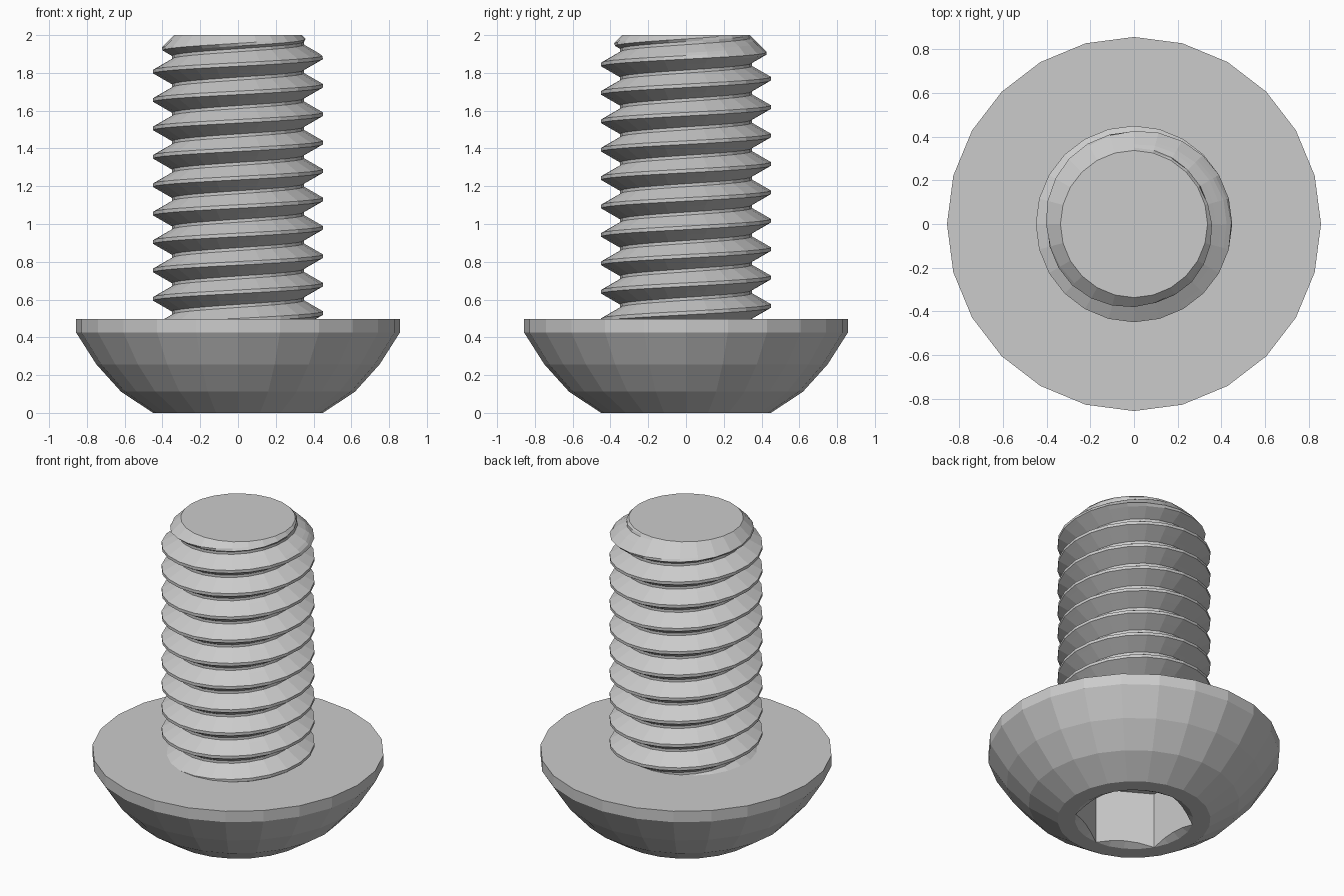
import bpy, bmesh
from math import sin, cos, pi, radians, floor

if "Cube" in bpy.data.objects:
    bpy.data.objects.remove(bpy.data.objects["Cube"])

SIDES = 24
HEAD_Z, TOP_Z = 0.496, 2.0
PITCH, MAJOR, MINOR, TIP_R = 0.1504, 0.45, 0.35, 0.337
FLAT = 0.3008            # half the socket width across flats
RIM = FLAT / cos(pi / 6)


def polar(r, a, z):
    return (r * cos(a), r * sin(a), z)


def build(name, columns, cap):
    """Skin neighbouring columns of points, add a cap polygon and weld."""
    bm = bmesh.new()
    cols = [[bm.verts.new(p) for p in col] for col in columns]
    for a, b in zip(cols, cols[1:]):
        for j in range(len(a) - 1):
            bm.faces.new((a[j], b[j], b[j + 1], a[j + 1]))
    bm.faces.new([bm.verts.new(p) for p in cap])
    bmesh.ops.remove_doubles(bm, verts=bm.verts[:], dist=1e-5)
    bmesh.ops.recalc_face_normals(bm, faces=bm.faces[:])
    me = bpy.data.meshes.new(name)
    bm.to_mesh(me)
    bm.free()
    ob = bpy.data.objects.new(name, me)
    bpy.context.collection.objects.link(ob)
    return ob


angles = [2 * pi * i / SIDES for i in range(SIDES + 1)]


# Domed head with a chamfered hexagon socket (corners at 30 + 60k degrees)
def hex_radius(a):
    return FLAT / cos((a + pi / 6) % (pi / 3) - pi / 6)


def head_column(a):
    profile = [(MINOR, HEAD_Z), (0.857, HEAD_Z), (0.857, 0.425), (0.75, 0.257),
               (0.62, 0.113), (0.45, 0), (RIM, 0)]
    h = hex_radius(a)
    profile += [(h, (RIM - h) * 0.58), (h, 0.36)]
    return [polar(r, a, z) for r, z in profile]


build("button_head", [head_column(a) for a in angles],
      [polar(hex_radius(a), a, 0.36) for a in angles[:-1]])


# Threaded shank: helical V profile, trimmed by the head plane and a 45 degree tip
CREST, ROOT = 0.0625, 0.447   # half crest width, start of root flat (in pitches)


def thread_radius(phase):
    t = abs((phase + 0.5) % 1 - 0.5)
    f = min(max((t - CREST) / (ROOT - CREST), 0), 1)
    return MAJOR + (MINOR - MAJOR) * f


steps = [CREST + (ROOT - CREST) * k / 4 for k in range(5)]
samples = steps + [1 - s for s in reversed(steps)]


def thread_column(a):
    start = 1.807 + PITCH * (a - pi) / (2 * pi)
    col = []
    for turn in range(-11, 4):
        for s in samples:
            z = min(max(start + PITCH * (turn + s), HEAD_Z), TOP_Z)
            r = min(thread_radius((z - start) / PITCH), TIP_R + TOP_Z - z)
            col.append(polar(r, a, z))
    return col


build("threaded_shank", [thread_column(a) for a in angles],
      [polar(TIP_R, a, TOP_Z) for a in angles[:-1]])
